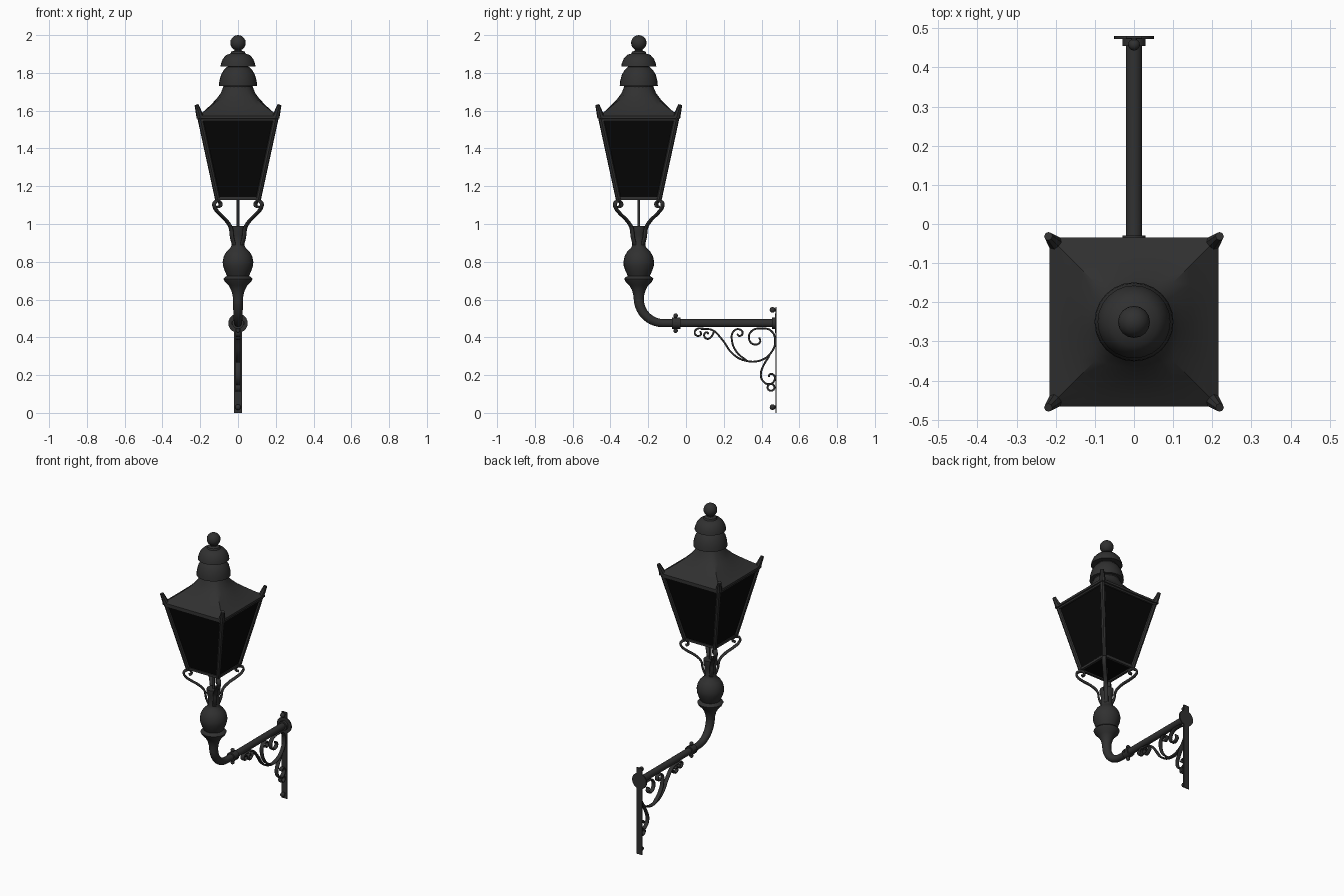
import bpy, bmesh, math
from mathutils import Vector, Matrix

cube = bpy.data.objects.get("Cube")
if cube:
    bpy.data.objects.remove(cube)

CY = -0.25      # lantern axis
ARM_Z = 0.475   # arm height


def material(name, value, rough):
    m = bpy.data.materials.new(name)
    m.use_nodes = True
    m.diffuse_color = (value, value, value, 1)
    node = m.node_tree.nodes["Principled BSDF"]
    node.inputs["Base Color"].default_value = (value, value, value, 1)
    node.inputs["Roughness"].default_value = rough
    return m


IRON = material("dark iron", 0.03, 0.6)
GLASS = material("black glass", 0.002, 0.5)


def smooth(ob, angle=40):
    bpy.ops.object.select_all(action='DESELECT')
    ob.select_set(True)
    bpy.context.view_layer.objects.active = ob
    bpy.ops.object.shade_smooth_by_angle(angle=math.radians(angle))


def finish(name, bm, mat=IRON, rounded=True):
    bmesh.ops.recalc_face_normals(bm, faces=bm.faces)
    me = bpy.data.meshes.new(name)
    bm.to_mesh(me)
    bm.free()
    me.materials.append(mat)
    ob = bpy.data.objects.new(name, me)
    bpy.context.collection.objects.link(ob)
    if rounded:
        smooth(ob)
    return ob


def loft(name, rings, mat=IRON, rounded=True):
    """Skin a stack of equal point rings and cap both ends."""
    bm = bmesh.new()
    rows = [[bm.verts.new(p) for p in ring] for ring in rings]
    n = len(rows[0])
    for a, b in zip(rows, rows[1:]):
        for i in range(n):
            bm.faces.new((a[i], a[(i + 1) % n], b[(i + 1) % n], b[i]))
    bm.faces.new(rows[0])
    bm.faces.new(rows[-1])
    return finish(name, bm, mat, rounded)


def ring(r, z, squareness=0, n=32):
    """Ring about the lantern axis, blended from circle to square."""
    pts = []
    for i in range(n):
        a = math.tau * i / n
        c, s = math.cos(a), math.sin(a)
        k = r * (1 - squareness + squareness / max(abs(c), abs(s)))
        pts.append((c * k, CY + s * k, z))
    return pts


def lathe(name, profile):
    return loft(name, [ring(r, z, 0, 24) for r, z in profile])


def rod(name, p0, p1, r0, r1=None, sides=12, turn=0, mat=IRON):
    p0, p1 = Vector(p0), Vector(p1)
    d = p1 - p0
    mtx = (Matrix.Translation((p0 + p1) / 2) @ d.to_track_quat('Z', 'Y').to_matrix().to_4x4()
           @ Matrix.Rotation(turn, 4, 'Z'))
    bm = bmesh.new()
    bmesh.ops.create_cone(bm, cap_ends=True, segments=sides, radius1=r0,
                          radius2=r0 if r1 is None else r1, depth=d.length, matrix=mtx)
    return finish(name, bm, IRON if mat is None else mat, sides > 6)


def ball(name, loc, r):
    bm = bmesh.new()
    bmesh.ops.create_uvsphere(bm, u_segments=16, v_segments=10, radius=r,
                              matrix=Matrix.Translation(loc))
    return finish(name, bm)


def box(name, loc, size):
    bm = bmesh.new()
    bmesh.ops.create_cube(bm, size=1, matrix=Matrix.Translation(loc) @ Matrix.Diagonal((*size, 1)))
    return finish(name, bm, IRON, False)


def ribbon(name, pts, y, angle, width, thick, cyclic=False):
    """Flat iron strip bent in the upright plane at the given heading."""
    cu = bpy.data.curves.new(name, 'CURVE')
    cu.dimensions = '3D'
    cu.twist_mode = 'Z_UP'
    cu.extrude, cu.bevel_depth, cu.bevel_resolution = width, thick, 1
    cu.resolution_u = 5
    sp = cu.splines.new('BEZIER')
    sp.bezier_points.add(len(pts) - 1)
    sp.use_cyclic_u = cyclic
    for bp, (u, v) in zip(sp.bezier_points, pts):
        bp.co = (u, v, 0)
        bp.handle_left_type = bp.handle_right_type = 'AUTO'
    cu.materials.append(IRON)
    ob = bpy.data.objects.new(name, cu)
    bpy.context.collection.objects.link(ob)
    d, up = Vector((math.cos(angle), math.sin(angle), 0)), Vector((0, 0, 1))
    rot = Matrix((d, up, d.cross(up))).transposed().to_4x4()
    ob.matrix_world = Matrix.Translation((0, y, 0)) @ rot
    bpy.ops.object.select_all(action='DESELECT')
    ob.select_set(True)
    bpy.context.view_layer.objects.active = ob
    bpy.ops.object.convert(target='MESH')
    smooth(bpy.context.view_layer.objects.active, 50)


# Finial and two stacked vent domes
ball("finial_ball", (0, CY, 1.959), 0.041)
lathe("upper_vent", [(.05, 1.82), (.058, 1.835), (.093, 1.833), (.09, 1.85), (.08, 1.875), (.062, 1.895),
                     (.04, 1.902), (.036, 1.912), (.02, 1.918), (.018, 1.93)])
lathe("lower_vent", [(.07, 1.71), (.08, 1.732), (.101, 1.73), (.099, 1.755), (.09, 1.79), (.075, 1.815),
                     (.058, 1.832)])

# Flared roof, square at the eaves and round at the neck
loft("roof", [ring(h, z, q) for h, z, q in
              [(.208, 1.555, 1), (.216, 1.558, 1), (.216, 1.572, 1), (.205, 1.58, 1), (.18, 1.597, .95),
               (.148, 1.627, .8), (.116, 1.66, .5), (.092, 1.692, .2), (.076, 1.73, 0)]])

# Tapered glass body with its iron frame
loft("glass_body", [ring(.108, 1.135, 1, 8), ring(.202, 1.556, 1, 8)], GLASS, False)
for sx in (-1, 1):
    for sy in (-1, 1):
        def corner(h, z):
            return (sx * h, CY + sy * h, z)
        rod("corner_bar", corner(.107, 1.128), corner(.203, 1.575), .014, .015, 8)
        rod("corner_horn", corner(.2, 1.565), corner(.219, 1.63), .02, .011, 8)
for i in range(4):
    a = i * math.pi / 2
    d, t = Vector((math.cos(a), math.sin(a), 0)), Vector((-math.sin(a), math.cos(a), 0))
    for name, h, z in (("bottom_rail", .108, 1.134), ("top_rail", .202, 1.553)):
        base = Vector((0, CY, z)) + d * h
        rod(name, base - t * h, base + t * h, .011, sides=4, turn=math.pi / 4)

# Centre rod and four scrolled corner supports
rod("centre_rod", (0, CY, .95), (0, CY, 1.14), .007)
support = [(.03, .89), (.045, .93), (.055, .98), (.09, 1.02), (.14, 1.055), (.172, 1.085), (.178, 1.107),
           (.16, 1.122), (.138, 1.117), (.132, 1.098), (.148, 1.09)]
for i in range(4):
    ribbon("corner_support", support, CY, math.pi / 4 + i * math.pi / 2, .007, .006)

# Turned post
lathe("post", [(.025, .58), (.028, .62), (.036, .65), (.05, .675), (.07, .695), (.077, .71), (.07, .718),
               (.058, .725), (.07, .75), (.08, .78), (.081, .8), (.075, .83), (.06, .855), (.042, .872),
               (.035, .885), (.034, .94), (.041, .96), (.041, .99)])

# Swept elbow and straight arm
arm_path = [(0, CY + .13 - .13 * math.cos(a), .605 - .13 * math.sin(a))
            for a in [math.pi / 2 * i / 10 for i in range(11)]] + [(0, .475, ARM_Z)]
rings = []
for i, p in enumerate(arm_path):
    a = min(i, 10) / 10 * math.pi / 2
    out = Vector((0, -math.cos(a), -math.sin(a)))
    r = .027 - .006 * min(i, 10) / 10
    rings.append([Vector(p) + out * r * math.cos(b) + Vector((r * math.sin(b), 0, 0))
                  for b in [math.tau * k / 16 for k in range(16)]])
loft("arm", rings)

# Collar with four knobs
rod("collar", (0, -.075, ARM_Z), (0, -.03, ARM_Z), .03, sides=16)
for dx, dz in ((0, 1), (0, -1), (1, 0), (-1, 0)):
    reach = .042 if dz else .034
    rod("knob_stem", (0, -.055, ARM_Z), (dx * reach, -.055, ARM_Z + dz * reach), .008)
    if dz:
        ball("collar_knob", (0, -.055, ARM_Z + dz * .04), .012)

# Wall plate, rosette and bolts
box("wall_plate", (0, .477, .28), (.04, .006, .56))
rod("wall_rosette", (0, .472, ARM_Z), (0, .48, ARM_Z), .051, sides=24)
rod("arm_socket", (0, .455, ARM_Z), (0, .475, ARM_Z), .03, sides=16)
for z in (.03, .545):
    rod("bolt_shank", (0, .45, z), (0, .478, z), .008)
    ball("bolt_head", (0, .458, z), .015)

# Wrought scrollwork under the arm
scrolls = {
    "main_scroll": [(.08, .445), (.14, .438), (.19, .39), (.25, .31), (.32, .275), (.4, .28), (.455, .325),
                    (.472, .385), (.45, .435), (.4, .447), (.35, .435), (.333, .395), (.36, .362),
                    (.392, .375), (.388, .4)],
    "middle_scroll": [(.32, .278), (.27, .32), (.243, .385), (.25, .43), (.28, .443), (.3, .425),
                      (.285, .407), (.27, .417)],
    "lower_scroll": [(.44, .3), (.41, .25), (.396, .205), (.408, .168), (.44, .152), (.468, .172),
                     (.465, .2), (.445, .205), (.438, .19)],
    "front_curl": [(.1, .445), (.06, .445), (.046, .425), (.06, .408), (.08, .417), (.074, .432)],
    "second_curl": [(.15, .435), (.135, .405), (.112, .392), (.096, .41), (.108, .427), (.12, .418)],
}
for name, pts in scrolls.items():
    ribbon(name, pts, 0, math.pi / 2, .008, .005)
ribbon("ring_link", [(.45 + .018 * math.cos(a), .135 + .018 * math.sin(a))
                     for a in [math.tau * k / 6 for k in range(6)]], 0, math.pi / 2, .008, .005, True)
